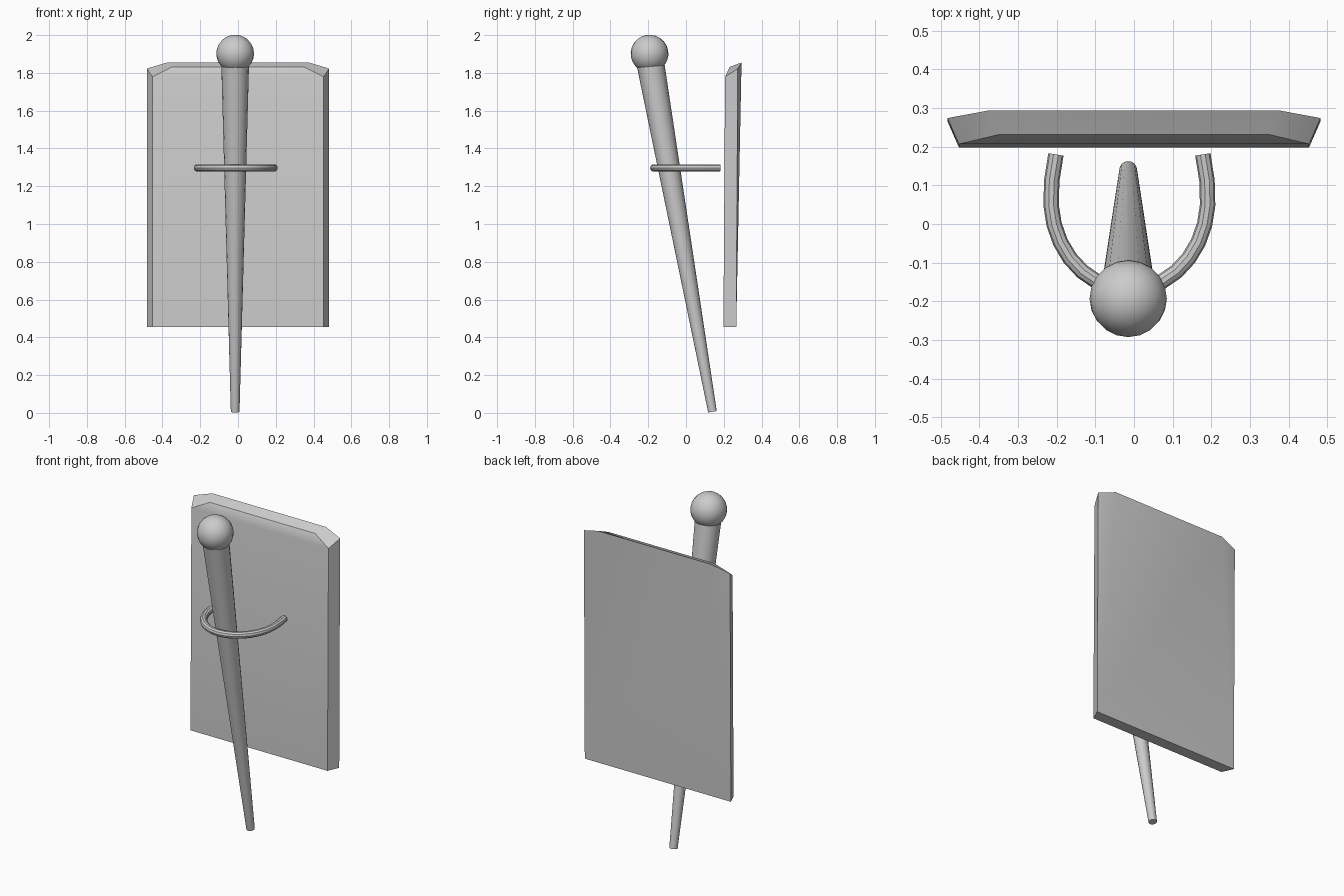
import bpy, bmesh, math
from mathutils import Vector

if "Cube" in bpy.data.objects:
    bpy.data.objects.remove(bpy.data.objects["Cube"])


def smooth(obj, angle=35):
    bpy.ops.object.select_all(action='DESELECT')
    obj.select_set(True)
    bpy.context.view_layer.objects.active = obj
    bpy.ops.object.shade_smooth_by_angle(angle=math.radians(angle))


# Leaning tapered rod
foot, head = Vector((-0.015, 0.14, 0.006)), Vector((-0.015, -0.192, 1.87))
axis = head - foot
bpy.ops.mesh.primitive_cone_add(vertices=16, radius1=0.023, radius2=0.074,
                                depth=axis.length, location=(foot + head) / 2,
                                rotation=axis.to_track_quat('Z', 'Y').to_euler())
rod = bpy.context.object
rod.name = "tapered_rod"
smooth(rod)

# Ball on top of the rod
bpy.ops.mesh.primitive_uv_sphere_add(segments=20, ring_count=12, radius=0.1,
                                     location=(-0.015, -0.193, 1.902),
                                     rotation=axis.to_track_quat('Z', 'Y').to_euler())
ball = bpy.context.object
ball.name = "ball_knob"
smooth(ball)

# Open loop holding the rod: rounder at the front, straighter towards the plate
curve = bpy.data.curves.new("holding_loop", 'CURVE')
curve.dimensions = '3D'
curve.bevel_depth = 0.02
curve.bevel_resolution = 3
curve.use_fill_caps = True
spline = curve.splines.new('POLY')
n = 18
spline.points.add(n)
over = math.radians(20.6)
for i, p in enumerate(spline.points):
    a = math.pi - over + (math.pi + 2 * over) * i / n
    depth = 0.327 if math.sin(a) > 0 else 0.235
    p.co = (-0.012 + 0.203 * math.cos(a), 0.065 + depth * math.sin(a), 1.297, 1)
loop = bpy.data.objects.new("holding_loop", curve)
bpy.context.collection.objects.link(loop)
bpy.context.view_layer.objects.active = loop
bpy.ops.object.select_all(action='DESELECT')
loop.select_set(True)
bpy.ops.object.convert(target='MESH')
smooth(bpy.context.object)

# Back plate with chamfered top corners: half outline points, mirrored in x
half = [(0.453, 0.198, 0.455), (0.453, 0.207, 1.78), (0.348, 0.232, 1.832),
        (0.375, 0.294, 1.855), (0.483, 0.274, 1.823), (0.483, 0.266, 0.455)]
bm = bmesh.new()
R = [bm.verts.new(c) for c in half]
L = [bm.verts.new((-x, y, z)) for x, y, z in half]
for a, b in ((0, 1), (1, 2), (2, 3), (3, 5), (5, 0)):
    bm.faces.new((L[a], R[a], R[b], L[b]))
for S in (R, L):
    bm.faces.new((S[0], S[5], S[4], S[1]))
    bm.faces.new((S[1], S[4], S[3], S[2]))
    bm.faces.new((S[3], S[4], S[5]))
bmesh.ops.recalc_face_normals(bm, faces=bm.faces)
mesh = bpy.data.meshes.new("back_plate")
bm.to_mesh(mesh)
bm.free()
plate = bpy.data.objects.new("back_plate", mesh)
bpy.context.collection.objects.link(plate)
smooth(plate, 30)
